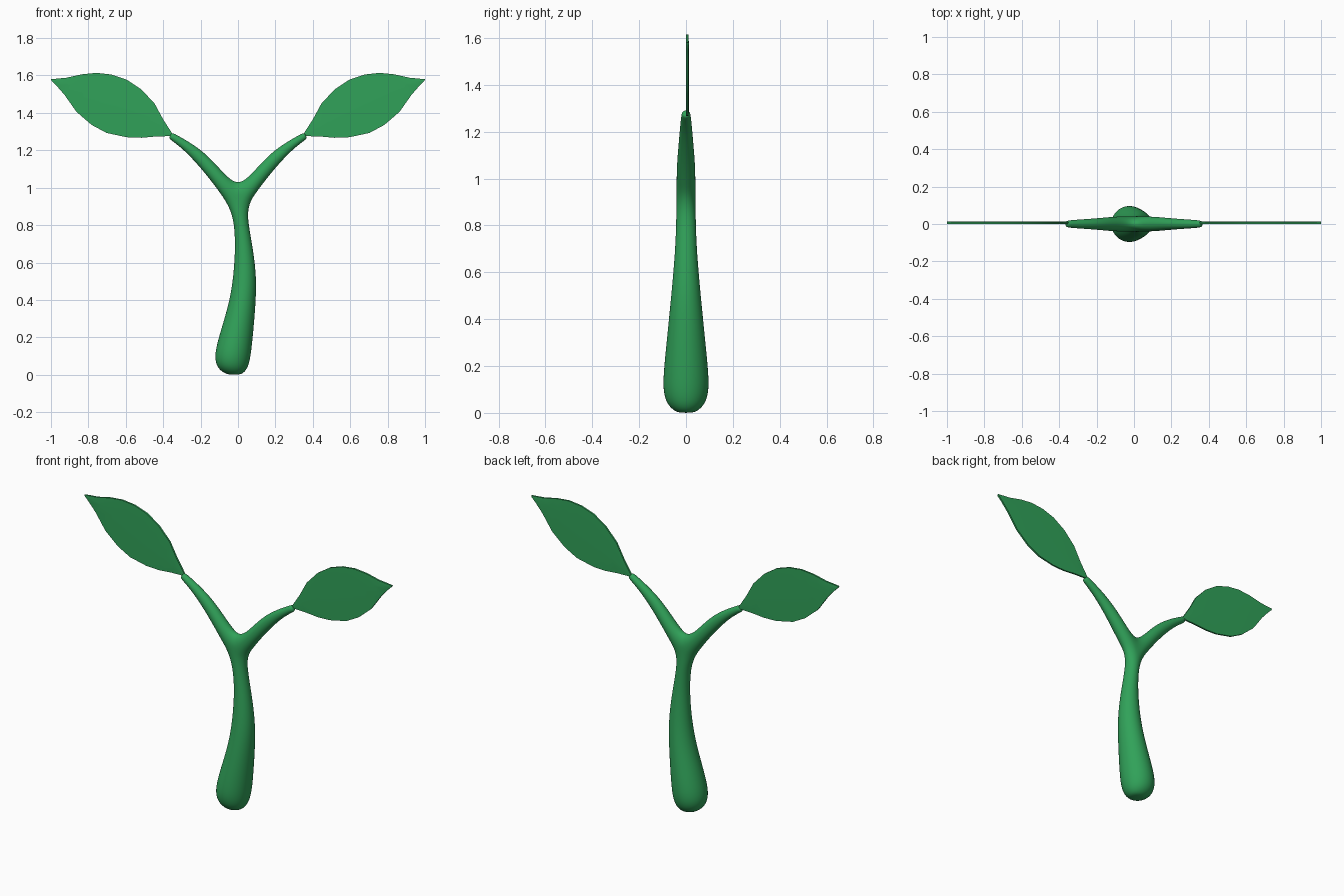
import bpy, bmesh
from math import sin, cos, tau
from mathutils import Vector

if "Cube" in bpy.data.objects:
    bpy.data.objects.remove(bpy.data.objects["Cube"])

N = 16        # sides of the stem
GROW = 1.022  # makes up for the subdivision shrinkage


def ring(p_out, p_in, d):
    """Elliptical ring spanning two silhouette points (x, z) with half depth d."""
    a, b = Vector((p_out[0], 0, p_out[1])), Vector((p_in[0], 0, p_in[1]))
    mid, half = (a + b) / 2, (a - b) / 2 * GROW
    return [mid + half * cos(tau * i / N) + Vector((0, d * GROW * sin(tau * i / N), 0))
            for i in range(N)]


def bridge(bm, r0, r1):
    n = len(r0)
    for i in range(n):
        j = (i + 1) % n
        bm.faces.new((r0[i], r0[j], r1[j], r1[i]))


def add_ring(bm, pts, sx=1):
    return [bm.verts.new((p[0] * sx, p[1], p[2])) for p in pts]


def finish(bm, name, mat):
    bmesh.ops.recalc_face_normals(bm, faces=bm.faces)
    me = bpy.data.meshes.new(name)
    bm.to_mesh(me)
    bm.free()
    me.materials.append(mat)
    ob = bpy.data.objects.new(name, me)
    bpy.context.collection.objects.link(ob)
    for p in me.polygons:
        p.use_smooth = True
    return ob


green = bpy.data.materials.new("leaf_green")
green.diffuse_color = (0.03, 0.36, 0.10, 1)
green.use_nodes = True
green.node_tree.nodes["Principled BSDF"].inputs["Base Color"].default_value = green.diffuse_color

# Stem: height, left edge, right edge, half depth
stem = [(0.0, -0.05, 0.01, 0.03), (0.012, -0.08, 0.033, 0.055), (0.04, -0.112, 0.053, 0.082),
        (0.09, -0.125, 0.066, 0.097), (0.16, -0.115, 0.075, 0.097), (0.3, -0.072, 0.088, 0.083),
        (0.4, -0.045, 0.095, 0.073), (0.5, -0.028, 0.098, 0.063), (0.6, -0.019, 0.09, 0.054),
        (0.7, -0.015, 0.075, 0.046), (0.8, -0.02, 0.057, 0.042), (0.87, -0.036, 0.051, 0.041),
        (0.93, -0.066, 0.066, 0.04)]
bm = bmesh.new()
prev = None
for z, l, r, d in stem:
    cur = add_ring(bm, ring((r, z), (l, z), d))
    if prev:
        bridge(bm, prev, cur)
    else:
        bm.faces.new(cur)
    prev = cur

# Seam over the fork, shared by both branches
top = prev
seam = {i: bm.verts.new((0, top[i].co.y, 0.93 - 0.095 * cos(tau * i / N)))
        for i in range(N // 4 + 1, 3 * N // 4)}

# Branches: outer edge point, inner edge point, half depth
branch = [((0.098, 0.975), (0.045, 1.045), 0.04), ((0.142, 1.035), (0.1, 1.104), 0.038),
          ((0.208, 1.116), (0.175, 1.185), 0.031), ((0.286, 1.2), (0.258, 1.243), 0.025),
          ((0.355, 1.253), (0.338, 1.288), 0.02), ((0.372, 1.265), (0.354, 1.295), 0.016)]
for sx in (1, -1):
    prev = []
    for i in range(N):
        k = i if sx > 0 else (N // 2 - i) % N
        prev.append(seam[i] if i in seam else top[k])
    for o, n, d in branch:
        cur = add_ring(bm, ring(o, n, d), sx)
        bridge(bm, prev, cur)
        prev = cur
    bm.faces.new(prev)
ob = finish(bm, "stem", green)
sub = ob.modifiers.new("smooth", 'SUBSURF')
sub.levels = sub.render_levels = 2

# Leaves: upper and lower outline points from base to tip
upper = [(0.35, 1.287), (0.40, 1.365), (0.446, 1.45), (0.516, 1.525), (0.596, 1.578),
         (0.676, 1.605), (0.757, 1.614), (0.837, 1.606), (0.917, 1.588), (1.0, 1.58)]
lower = [(0.358, 1.276), (0.436, 1.274), (0.516, 1.267), (0.596, 1.27), (0.703, 1.293),
         (0.783, 1.336), (0.864, 1.406), (0.928, 1.497), (0.97, 1.545), (0.995, 1.57)]
bm = bmesh.new()
prev = None
for (ux, uz), (lx, lz) in zip(upper, lower):
    mx, mz = (ux + lx) / 2, (uz + lz) / 2
    cur = add_ring(bm, [(ux, 0.001, uz), (mx, -0.001, mz), (lx, 0.001, lz),
                        (lx, 0.011, lz), (mx, 0.013, mz), (ux, 0.011, uz)])
    if prev:
        bridge(bm, prev, cur)
    else:
        bm.faces.new(cur)
    prev = cur
bm.faces.new(prev)
ob = finish(bm, "leaves", green)
bpy.context.view_layer.objects.active = ob
ob.select_set(True)
bpy.ops.object.shade_smooth_by_angle(angle=0.7)
ob.modifiers.new("mirror", 'MIRROR')
